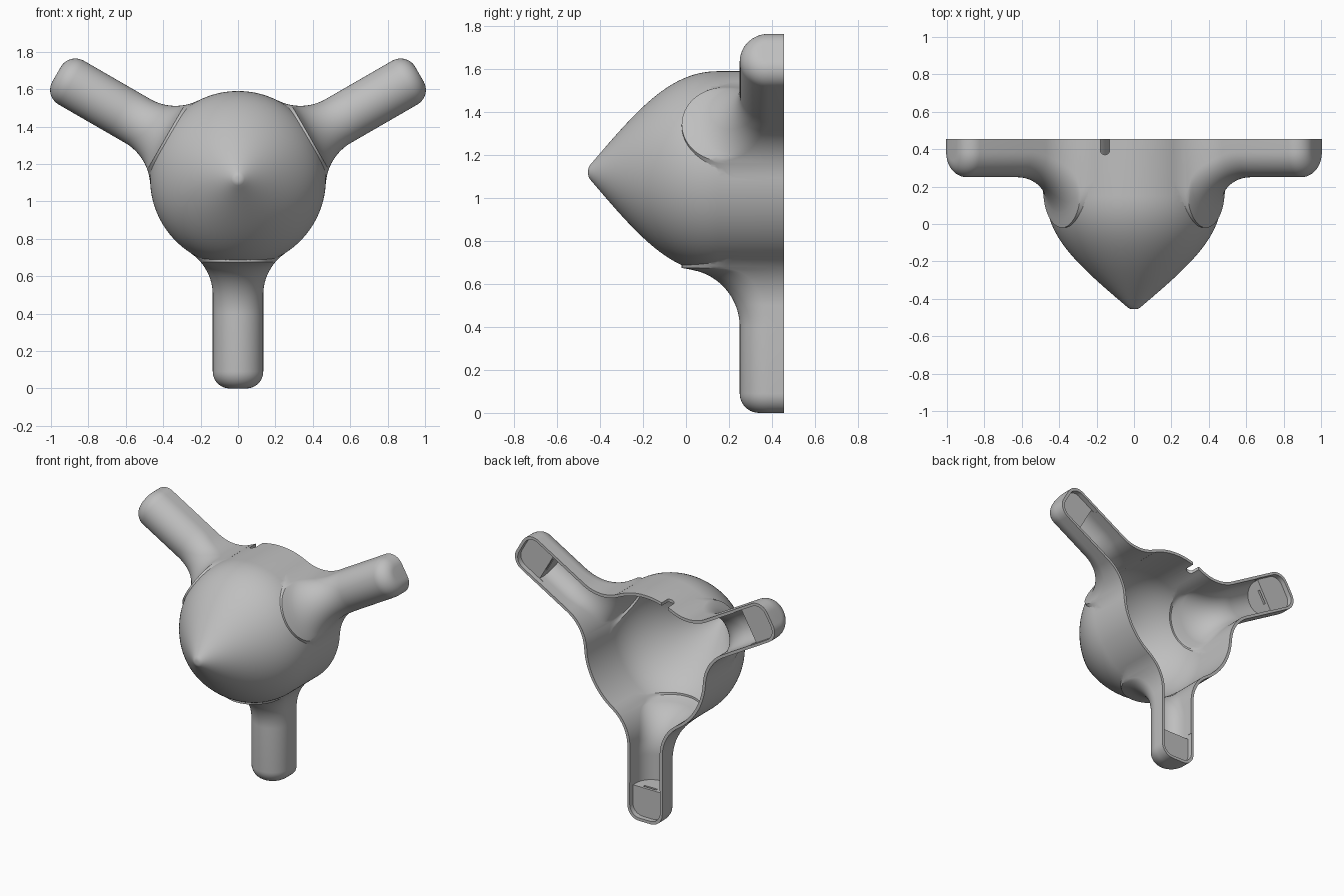
import bpy, bmesh, math
from mathutils import Matrix, Vector
from mathutils.geometry import interpolate_bezier

cube = bpy.data.objects.get("Cube")
if cube:
    bpy.data.objects.remove(cube, do_unlink=True)

HUB_Z = 1.12        # height of the hub axis
RIM_Y = 0.455       # plane of the open back
HUB_R = 0.47
ARM_LEN, ARM_W, ARM_H = 1.12, 0.135, 0.205
FILLET = 0.27       # blend between arm and hub
WALL = 0.02
END_R = 0.09        # rounding of the arm ends
ARM_ANGLES = [math.radians(a) for a in (0, 120, 240)]

grey = bpy.data.materials.new("plain grey")
grey.use_nodes = True
grey.diffuse_color = (0.52, 0.52, 0.52, 1)
grey.node_tree.nodes["Principled BSDF"].inputs["Base Color"].default_value = grey.diffuse_color


def finish(bm, name, angle=0.0):
    """Turn a bmesh into an object, spun about the hub axis."""
    bm.transform(Matrix.Translation((0, 0, HUB_Z)) @ Matrix.Rotation(angle, 4, 'Y'))
    bmesh.ops.recalc_face_normals(bm, faces=bm.faces)
    mesh = bpy.data.meshes.new(name)
    bm.to_mesh(mesh)
    bm.free()
    mesh.materials.append(grey)
    obj = bpy.data.objects.new(name, mesh)
    bpy.context.collection.objects.link(obj)
    return obj


def loft(rings):
    """Closed solid through a list of equal rings."""
    bm = bmesh.new()
    loops = [[bm.verts.new(p) for p in ring] for ring in rings]
    n = len(loops[0])
    for a, b in zip(loops, loops[1:]):
        for i in range(n):
            j = (i + 1) % n
            bm.faces.new((a[i], a[j], b[j], b[i]))
    bm.faces.new(loops[0])
    bm.faces.new(loops[-1])
    return bm


def box(name, low, high, angle=0.0):
    corners = [(low[0], low[1]), (high[0], low[1]), (high[0], high[1]), (low[0], high[1])]
    return finish(loft([[(x, y, z) for x, y in corners] for z in (low[2], high[2])]), name, angle)


def combine(target, tool, operation):
    """Apply a boolean and discard the tool."""
    mod = target.modifiers.new("boolean", 'BOOLEAN')
    mod.operation, mod.object, mod.solver = operation, tool, 'EXACT'
    bpy.context.view_layer.objects.active = target
    bpy.ops.object.modifier_apply(modifier=mod.name)
    bpy.data.objects.remove(tool, do_unlink=True)


def hub(name, inset, back):
    """Pointed dome turned around the y axis."""
    curve = interpolate_bezier(Vector((-0.445, 0.035)), Vector((-0.22, 0.30)),
                               Vector((-0.07, HUB_R)), Vector((0.15, HUB_R)), 40)
    profile = [(-RIM_Y, 0.012), (-0.452, 0.025)] + [tuple(p) for p in curve]
    if inset:
        profile = [(y + inset * 1.4 * max(0, 0.15 - y) / 0.6, max(r - inset, 0.004))
                   for y, r in profile[2:]]
    profile.append((back, HUB_R - inset))
    turns = [math.tau * i / 128 for i in range(128)]
    return finish(loft([[(r * math.cos(t), y, r * math.sin(t)) for t in turns]
                        for y, r in profile]), name)


def flare(base, start, s, inset):
    """Half size of an arm at distance s, widening in an arc toward the hub."""
    radius = FILLET + inset
    reach = min(max(start - s, 0), radius)
    return base - inset + radius - math.sqrt(radius ** 2 - reach ** 2)


def u_ring(s, w, h, back):
    """Cross-section with a round front and straight sides."""
    arc = [math.pi * i / 24 for i in range(25)]
    pts = [(-w * math.cos(a), RIM_Y - (h - w) - w * math.sin(a), -s) for a in arc]
    return [(-w, back, -s)] + pts + [(w, back, -s)]


def arm(name, inset, back, end, rounding, angle):
    root = 0.62 * (HUB_R - inset) / (HUB_R + FILLET) + 0.001
    stations = [root + (0.73 - root) * i / 40 for i in range(41)]
    rings = []
    for s in stations + [end - rounding]:
        rings.append(u_ring(s, flare(ARM_W, 0.62, s, inset),
                            flare(ARM_H, 0.72, s, inset), back))
    for i in range(1, 11 if rounding else 1):
        a = math.pi / 2 * i / 10
        cut = rounding * (1 - math.cos(a))
        rings.append(u_ring(end - rounding + rounding * math.sin(a),
                            ARM_W - cut, ARM_H - cut, back))
    return finish(loft(rings), name, angle)


def pocket(angle):
    """Shallow recess with rounded outer corners at the end of an arm."""
    w, r, inner, outer = 0.117, 0.075, 0.87, ARM_LEN - WALL
    outline = [(-w, inner), (w, inner)]
    for side in (1, -1):
        steps = range(9) if side > 0 else range(8, -1, -1)
        for i in steps:
            a = math.pi / 2 * i / 8
            outline.append((side * (w - r + r * math.cos(a)), outer - r + r * math.sin(a)))
    return finish(loft([[(x, y, -s) for x, s in outline] for y in (0.42, 0.75)]),
                  "pocket_cutter", angle)


# Outer form and the cavity inside it
shell = hub("hollow_three_arm_shell", 0, 0.6)
cavity = hub("cavity_cutter", WALL, 0.7)
for angle in ARM_ANGLES:
    combine(shell, arm("arm", 0, 0.6, ARM_LEN, END_R, angle), 'UNION')
    combine(cavity, arm("arm_cavity", WALL, 0.7, 0.9, 0, angle), 'UNION')
combine(shell, cavity, 'DIFFERENCE')

# Recessed end blocks with a narrow slot in the inner face
for angle in ARM_ANGLES:
    combine(shell, pocket(angle), 'DIFFERENCE')
    combine(shell, box("slot_cutter", (-0.05, 0.385, -0.94), (0.05, 0.40, -0.88), angle),
            'DIFFERENCE')

# Open back
combine(shell, box("back_cutter", (-1.5, RIM_Y, -1.5), (1.5, 1.0, 1.5)), 'DIFFERENCE')

# Round-ended cable notch in the top of the rim
NOTCH_X, NOTCH_R = -0.155, 0.025
notch = []
for i in range(17):
    a = math.pi * i / 16
    notch.append((NOTCH_X - NOTCH_R * math.cos(a), 0.395 - NOTCH_R * math.sin(a)))
notch += [(NOTCH_X + NOTCH_R, 0.6), (NOTCH_X - NOTCH_R, 0.6)]
combine(shell, finish(loft([[(x, y, z) for x, y in notch] for z in (0.3, 0.6)]),
                      "notch_cutter"), 'DIFFERENCE')

# Single material and smooth shading with sharp rims
shell.data.materials.clear()
shell.data.materials.append(grey)
bpy.ops.object.select_all(action='DESELECT')
shell.select_set(True)
bpy.context.view_layer.objects.active = shell
bpy.ops.object.shade_smooth_by_angle(angle=math.radians(30))
